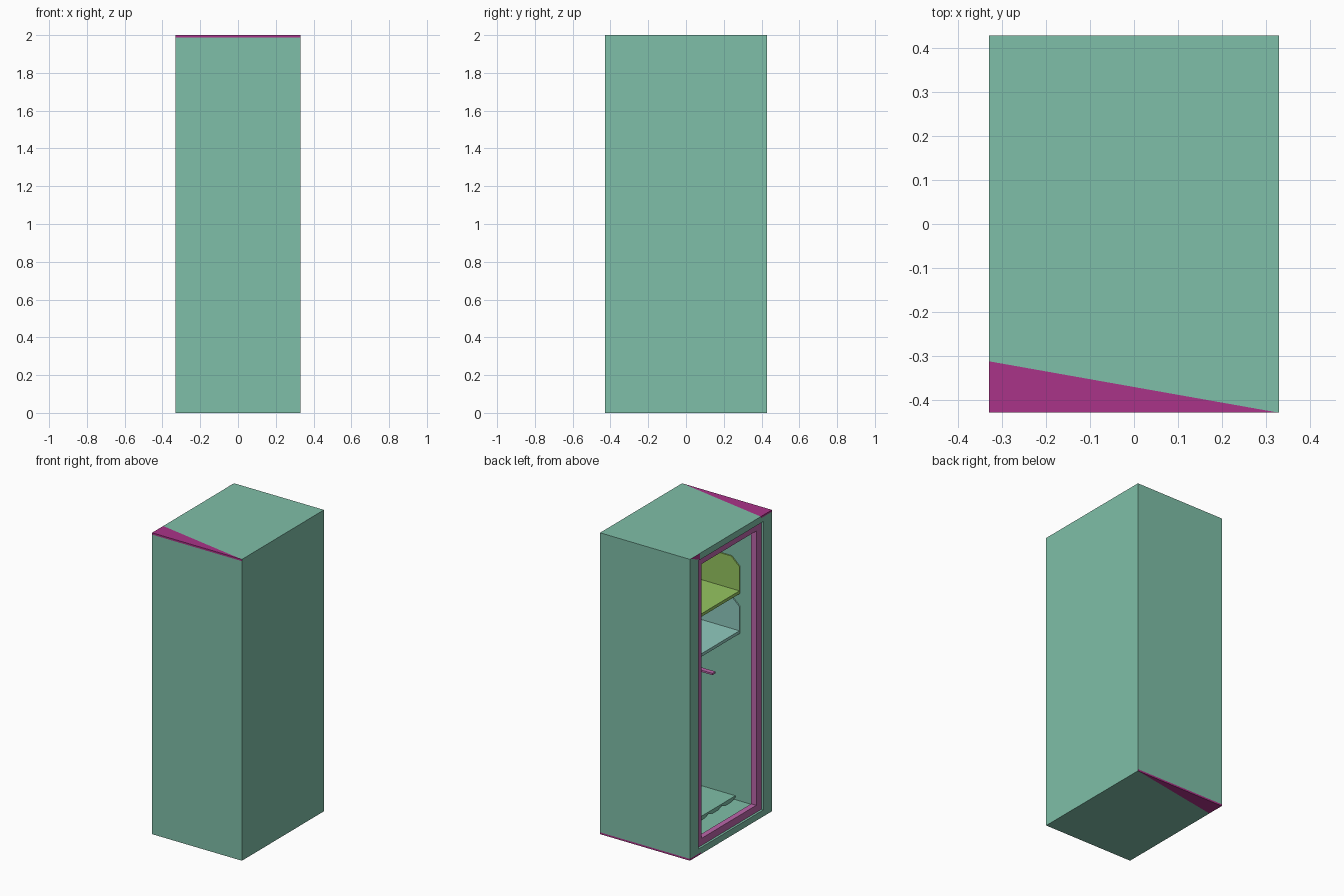
import bpy
import bmesh

old = bpy.data.objects.get("Cube")
if old:
    bpy.data.objects.remove(old, do_unlink=True)


def material(name, r, g, b):
    m = bpy.data.materials.new(name)
    m.use_nodes = True
    m.diffuse_color = (r, g, b, 1)
    m.node_tree.nodes["Principled BSDF"].inputs["Base Color"].default_value = (r, g, b, 1)
    return m


GREEN = material("sea_green", .212, .521, .392)
MAGENTA = material("magenta", .402, .033, .246)
PINK = material("dusty_pink", .497, .133, .402)
LIME = material("lime_green", .30, .558, .117)
TEAL = material("pale_teal", .279, .591, .521)


def prism(name, mat, axis, outline, lo, hi):
    """Extrude a 2D outline along an axis; the outline uses the other two axes in order."""
    bm = bmesh.new()
    verts = []
    for p in outline:
        co = list(p)
        co.insert("xyz".index(axis), lo)
        verts.append(bm.verts.new(co))
    face = bm.faces.new(verts)
    ext = bmesh.ops.extrude_face_region(bm, geom=[face])
    for v in ext["geom"]:
        if isinstance(v, bmesh.types.BMVert):
            v.co["xyz".index(axis)] = hi
    bmesh.ops.recalc_face_normals(bm, faces=bm.faces)
    mesh = bpy.data.meshes.new(name)
    bm.to_mesh(mesh)
    bm.free()
    mesh.materials.append(mat)
    ob = bpy.data.objects.new(name, mesh)
    bpy.context.collection.objects.link(ob)
    return ob


def box(name, mat, x, y, z):
    return prism(name, mat, "z", [(x[0], y[0]), (x[1], y[0]), (x[1], y[1]), (x[0], y[1])], *z)


def frame(name, mat, x, outer_y, inner_y, outer_z, inner_z):
    """Four bars around a rectangular opening in an x-facing wall."""
    for side, s in (("left", 1), ("right", -1)):
        box(name + "_jamb_" + side, mat, x, sorted((s * inner_y, s * outer_y)), outer_z)
    box(name + "_sill", mat, x, (-inner_y, inner_y), (outer_z[0], inner_z[0]))
    box(name + "_head", mat, x, (-inner_y, inner_y), (inner_z[1], outer_z[1]))


X, Y, H, T = .33, .43, 2.0, .012

# Cabinet shell, open on the -x side
box("front_wall", GREEN, (-X, X), (-Y, -Y + T), (T, H - T))
box("back_wall", GREEN, (-X, X), (Y - T, Y), (T, H - T))
box("inner_wall", GREEN, (X - T, X), (-Y + T, Y - T), (T, H - T))

# Top and bottom panels, each split by a slanted accent wedge
for name, s, z in (("top", -1, (H - T, H)), ("bottom", 1, (0, T))):
    cut = s * .313
    prism(name + "_panel", GREEN, "z", [(-X, cut), (X, s * Y), (X, -s * Y), (-X, -s * Y)], *z)
    prism(name + "_accent", MAGENTA, "z", [(-X, cut), (X, s * Y), (-X, s * Y)], *z)

# Door opening: outer green surround and recessed pink frame
frame("surround", GREEN, (-X, -.315), Y - T, .34, (T, H - T), (.043, 1.957))
frame("door_frame", PINK, (-.315, -.278), Y - T, .287, (T, H - T), (.09, 1.91))
prism("corner_accent", MAGENTA, "x", [(.42, H), (.325, H), (.325, 1.957)], -X - .001, -X)

# Two shelf trays with chamfered side cheeks
for name, mat, z in (("upper_tray", LIME, 1.41), ("lower_tray", TEAL, 1.145)):
    front, back, top = -.105, X - T, z + .215
    box(name + "_floor", mat, (front, back), (-Y + T, Y - T), (z - .02, z))
    cheek = [(front, z), (front, top - .055), (front + .06, top), (back, top), (back, z)]
    for side, s in (("left", 1), ("right", -1)):
        prism(name + "_cheek_" + side, mat, "y", cheek, *sorted((s * (Y - T), s * (Y - T - .008))))

# Hanging bar
box("hanging_bar", PINK, (-.205, X - T), (-.016, .016), (1.04, 1.052))

# Low floor rack with a scalloped front skirt
box("rack_top", GREEN, (-.07, X - T), (-Y + T, Y - T), (.028, .038))
feet = 6
pitch = 2 * (Y - T) / feet
for i in range(feet):
    y = -Y + T + i * pitch
    tooth = [(y, .028), (y + pitch * .3, T), (y + pitch * .7, T), (y + pitch, .028)]
    prism("rack_foot_%d" % (i + 1), GREEN, "x", tooth, -.07, -.06)
